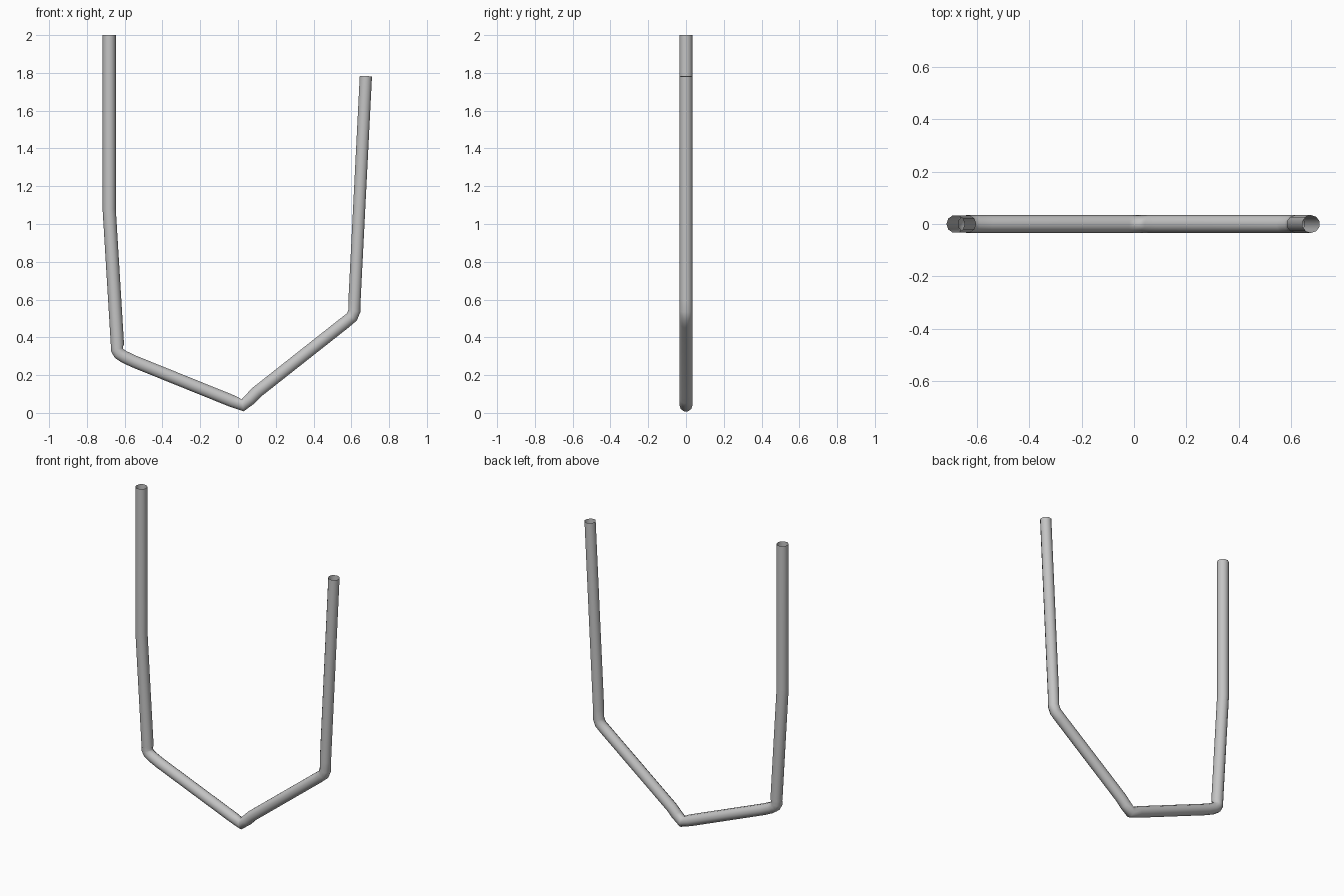
import bpy

cube = bpy.data.objects.get("Cube")
if cube:
    bpy.data.objects.remove(cube, do_unlink=True)

# Single grey metal colour
grey = bpy.data.materials.new("grey_metal")
grey.use_nodes = True
colour = (0.55, 0.55, 0.55, 1.0)
grey.diffuse_color = colour
grey.node_tree.nodes["Principled BSDF"].inputs["Base Color"].default_value = colour


def tube(name, path, radius):
    """Open-ended round tube swept along a path in the x-z plane."""
    curve = bpy.data.curves.new(name, "CURVE")
    curve.dimensions = "3D"
    curve.bevel_depth = radius
    curve.bevel_resolution = 3
    curve.use_fill_caps = False
    spline = curve.splines.new("POLY")
    spline.points.add(len(path) - 1)
    for point, (x, z) in zip(spline.points, path):
        point.co = (x, 0, z, 1)
    curve.materials.append(grey)
    obj = bpy.data.objects.new(name, curve)
    bpy.context.collection.objects.link(obj)
    bpy.ops.object.select_all(action="DESELECT")
    obj.select_set(True)
    bpy.context.view_layer.objects.active = obj
    bpy.ops.object.convert(target="MESH")
    bpy.ops.object.shade_smooth_by_angle(angle=1.05)
    return obj


# Tall upright with a slight kink
tube("right_upright", [(-0.682, 2.0), (-0.682, 1.08), (-0.638, 0.355)], 0.035)

# Elbow, V-shaped bottom and the shorter leaning upright
tube("bent_lower_tube", [
    (-0.639, 0.37), (-0.641, 0.335), (-0.63, 0.315), (-0.605, 0.298), (-0.55, 0.272),
    (-0.03, 0.062), (0.025, 0.04), (0.065, 0.074), (0.1, 0.11),
    (0.565, 0.477), (0.603, 0.508), (0.616, 0.54), (0.617, 0.6), (0.677, 1.783),
], 0.034)
